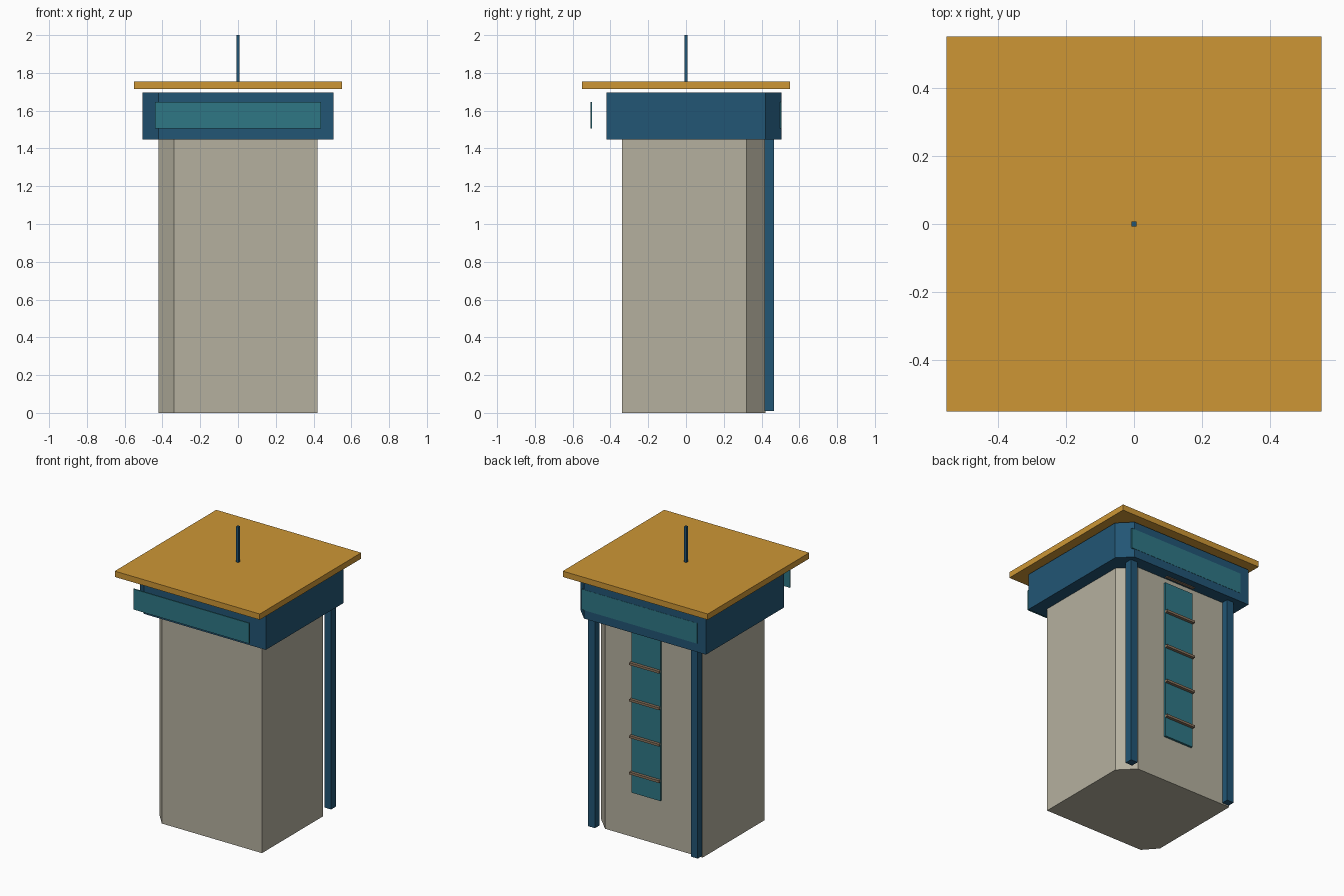
import bpy
import bmesh

old = bpy.data.objects.get("Cube")
if old:
    bpy.data.objects.remove(old, do_unlink=True)


def material(name, rgb):
    mat = bpy.data.materials.new(name)
    mat.use_nodes = True
    color = (*rgb, 1.0)
    mat.diffuse_color = color
    mat.node_tree.nodes["Principled BSDF"].inputs["Base Color"].default_value = color
    return mat


stone = material("warm grey stone", (0.46, 0.435, 0.345))
navy = material("navy blue", (0.016, 0.092, 0.178))
teal = material("teal glass", (0.028, 0.185, 0.235))
ochre = material("ochre roof", (0.61, 0.305, 0.036))
brown = material("brown metal", (0.25, 0.17, 0.11))


def finish(name, bm, mat):
    bmesh.ops.recalc_face_normals(bm, faces=bm.faces)
    mesh = bpy.data.meshes.new(name)
    bm.to_mesh(mesh)
    bm.free()
    mesh.materials.append(mat)
    obj = bpy.data.objects.new(name, mesh)
    bpy.context.collection.objects.link(obj)
    return obj


def prism(name, outline, bottom, top, mat):
    """Extrude a flat outline upward."""
    bm = bmesh.new()
    base = bm.faces.new([bm.verts.new((x, y, bottom)) for x, y in outline])
    grown = bmesh.ops.extrude_face_region(bm, geom=[base])["geom"]
    verts = [v for v in grown if isinstance(v, bmesh.types.BMVert)]
    bmesh.ops.translate(bm, verts=verts, vec=(0, 0, top - bottom))
    return finish(name, bm, mat)


def box(name, x, y, z, mat):
    """Box from (low, high) ranges on each axis."""
    outline = [(x[0], y[0]), (x[1], y[0]), (x[1], y[1]), (x[0], y[1])]
    return prism(name, outline, z[0], z[1], mat)


# Tower shaft, with two opposite corners cut off
prism("tower_shaft",
      [(0.42, -0.34), (0.42, 0.32), (0.32, 0.42),
       (-0.42, 0.42), (-0.42, -0.25), (-0.34, -0.34)],
      0, 1.45, stone)

# Wider cabin band with the same cut corners
prism("cabin_band",
      [(0.505, -0.42), (0.505, 0.42), (0.42, 0.505),
       (-0.505, 0.505), (-0.505, -0.34), (-0.42, -0.42)],
      1.447, 1.697, navy)

# Long windows, the front one standing clear of the band
for side, y in (("front", -0.502), ("back", 0.502)):
    box(side + "_window", (-0.44, 0.44), (y - 0.0045, y + 0.0045),
        (1.505, 1.645), teal)

# Flat roof slab and mast
box("roof", (-0.55, 0.55), (-0.55, 0.55), (1.715, 1.755), ochre)
box("mast", (-0.008, 0.008), (-0.008, 0.008), (1.75, 2.0), navy)

# Rear corner posts
for side, x in (("left", 0.39), ("right", -0.39)):
    box(side + "_rear_post", (x - 0.026, x + 0.026), (0.415, 0.467),
        (0.01, 1.45), navy)

# Rear panel with ladder rungs
box("rear_panel", (-0.11, 0.11), (0.415, 0.435), (0.31, 1.41), teal)
for i in range(5):
    z = 0.45 + 0.25 * i
    box(f"ladder_rung_{i + 1}", (-0.112, 0.112), (0.435, 0.455),
        (z - 0.008, z + 0.008), brown)
